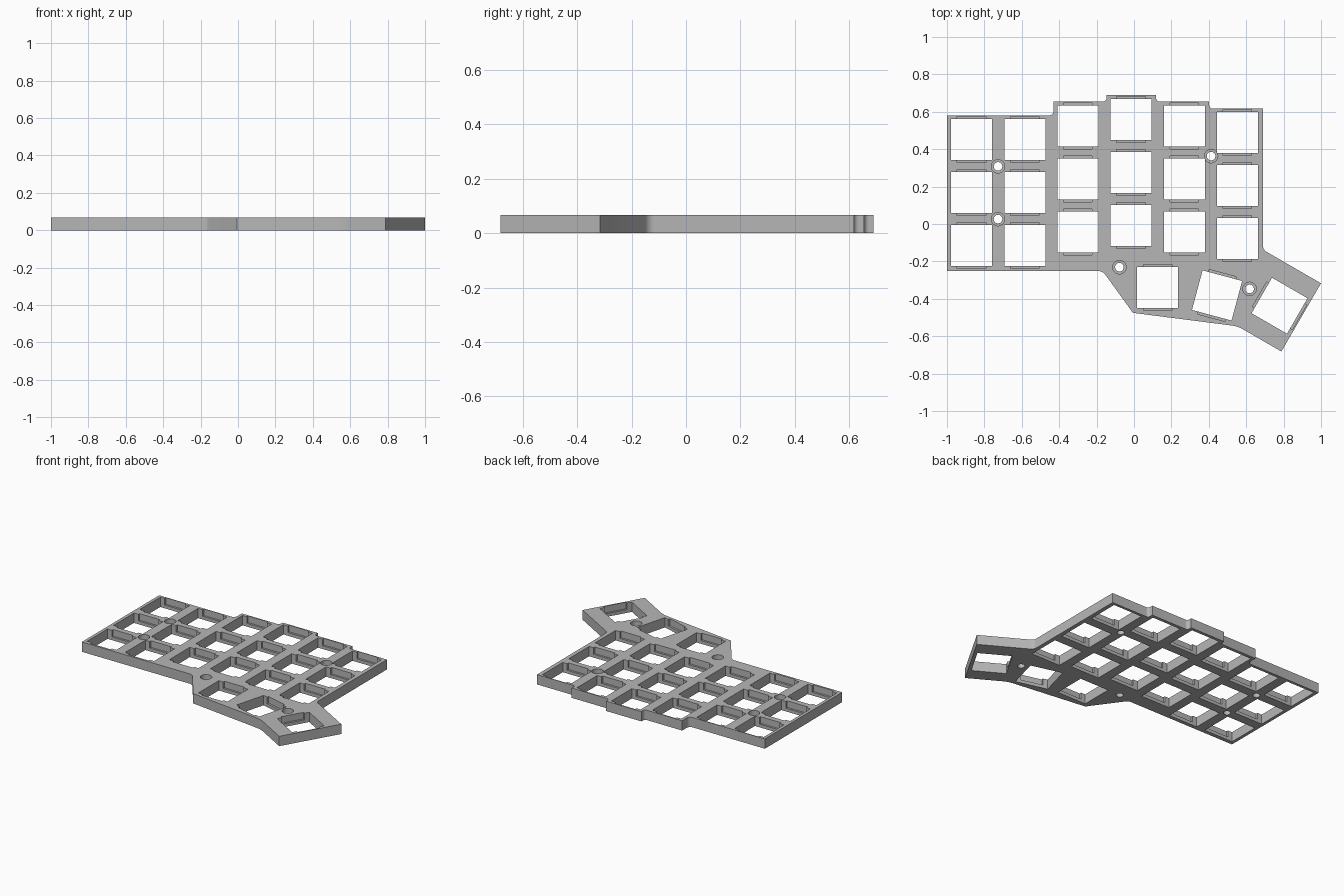
import bpy, bmesh
from math import radians
from mathutils import Matrix

cube = bpy.data.objects.get("Cube")
if cube:
    bpy.data.objects.remove(cube, do_unlink=True)

HEIGHT = 0.067
LEDGE = 0.022      # floor of the clip notches
BORE = 0.03        # floor of the screw counterbores
HOLE = 0.219
PITCH = 0.2838

grey = bpy.data.materials.new("plate_grey")
grey.use_nodes = True
colour = (0.47, 0.47, 0.47, 1)
grey.diffuse_color = colour
grey.node_tree.nodes["Principled BSDF"].inputs["Base Color"].default_value = colour


def add_object(name, bm):
    mesh = bpy.data.meshes.new(name)
    bmesh.ops.recalc_face_normals(bm, faces=bm.faces)
    bm.to_mesh(mesh)
    bm.free()
    obj = bpy.data.objects.new(name, mesh)
    bpy.context.collection.objects.link(obj)
    mesh.materials.append(grey)
    return obj


def add_box(bm, x, y, angle, width, depth, low, high):
    place = (Matrix.Translation((x, y, (low + high) / 2))
             @ Matrix.Rotation(radians(angle), 4, "Z")
             @ Matrix.Diagonal((width, depth, high - low, 1)))
    bmesh.ops.create_cube(bm, size=1, matrix=place)


def add_cylinder(bm, x, y, radius, low, high):
    bmesh.ops.create_cone(bm, cap_ends=True, segments=32, radius1=radius, radius2=radius,
                          depth=high - low,
                          matrix=Matrix.Translation((x, y, (low + high) / 2)))


# Plate outline: x, y, fillet radius
outline = [
    (-1, 0.58, 0), (-0.43, 0.58, 0.025), (-0.43, 0.655, 0), (-0.147, 0.655, 0.018),
    (-0.147, 0.69, 0), (0.118, 0.69, 0), (0.118, 0.655, 0.018), (0.402, 0.655, 0),
    (0.402, 0.617, 0.018), (0.69, 0.617, 0), (0.69, -0.138, 0.02), (1, -0.317, 0),
    (0.788, -0.682, 0), (0.555, -0.547, 0.03), (-0.006, -0.475, 0),
    (-0.167, -0.252, 0.02), (-1, -0.252, 0),
]
bm = bmesh.new()
corners = [bm.verts.new((x, y, 0)) for x, y, r in outline]
bm.faces.new(corners)
for corner, (x, y, radius) in zip(corners, outline):
    if radius:
        bmesh.ops.bevel(bm, geom=[corner], offset=radius, offset_type="OFFSET",
                        segments=5, profile=0.5, affect="VERTICES")
raised = bmesh.ops.extrude_face_region(bm, geom=bm.faces[:])
top = [v for v in raised["geom"] if isinstance(v, bmesh.types.BMVert)]
bmesh.ops.translate(bm, verts=top, vec=(0, 0, HEIGHT))
plate = add_object("switch_plate", bm)

# Key positions: staggered columns of three, then the fanned thumb keys
columns = [(-0.869, 0.452), (-0.584, 0.452), (-0.3, 0.524),
           (-0.016, 0.559), (0.269, 0.524), (0.553, 0.489)]
keys = [(x, y - row * PITCH, 0) for x, y in columns for row in range(3)]
keys += [(0.126, -0.34, 0), (0.444, -0.382, -15), (0.778, -0.437, 60)]
screws = [(-0.727, 0.308), (-0.727, 0.026), (0.412, 0.363), (-0.078, -0.231), (0.618, -0.347)]

# Through holes, then the wider notches and counterbores from above
through, recess = bmesh.new(), bmesh.new()
for x, y, angle in keys:
    add_box(through, x, y, angle, HOLE, HOLE, -0.05, HEIGHT + 0.05)
    add_box(recess, x, y, angle, 0.153, HOLE + 0.027, LEDGE, HEIGHT + 0.05)
for x, y in screws:
    add_cylinder(through, x, y, 0.023, -0.05, HEIGHT + 0.05)
    add_cylinder(recess, x, y, 0.036, BORE, HEIGHT + 0.05)

for name, cutter_mesh in (("through_hole_cutter", through), ("recess_cutter", recess)):
    cutter = add_object(name, cutter_mesh)
    cutter.hide_render = True
    cutter.hide_set(True)
    cut = plate.modifiers.new(name, "BOOLEAN")
    cut.operation = "DIFFERENCE"
    cut.solver = "EXACT"
    cut.object = cutter

# Bake the cuts and remove the cutters
bpy.context.view_layer.update()
evaluated = plate.evaluated_get(bpy.context.evaluated_depsgraph_get())
finished = bpy.data.meshes.new_from_object(evaluated)
plate.modifiers.clear()
plate.data = finished
for name in ("through_hole_cutter", "recess_cutter"):
    bpy.data.objects.remove(bpy.data.objects[name], do_unlink=True)

# Smooth fillets and bores, sharp edges elsewhere
bpy.ops.object.select_all(action="DESELECT")
plate.select_set(True)
bpy.context.view_layer.objects.active = plate
bpy.ops.object.shade_smooth_by_angle(angle=radians(25))
